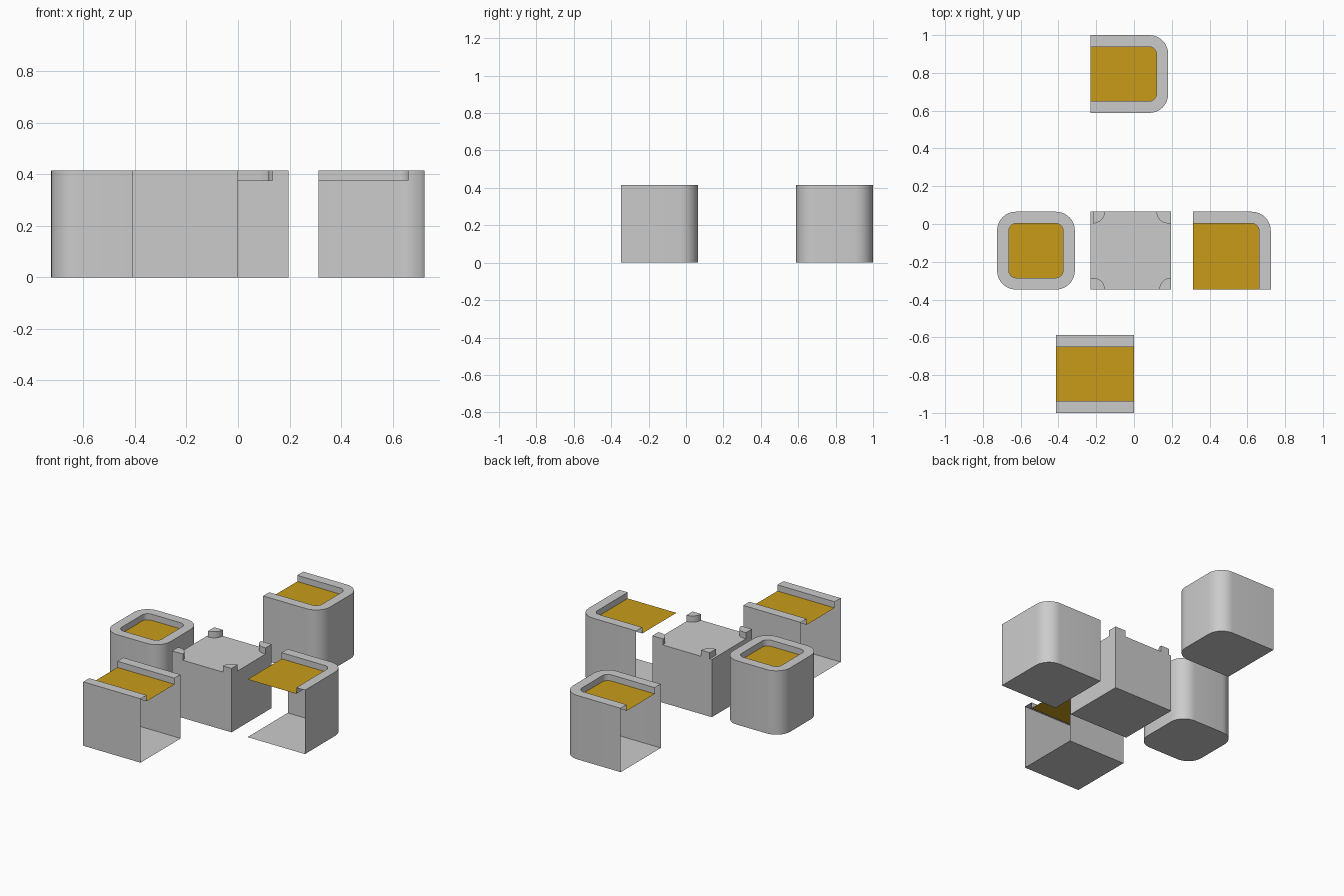
import bpy, bmesh, math
from mathutils import Vector

if "Cube" in bpy.data.objects:
    bpy.data.objects.remove(bpy.data.objects["Cube"])

H, FILL, S, LIP = 0.415, 0.375, 0.412, 0.062   # height, fill level, tile size, lip width

gold = bpy.data.materials.new("gold_fill")
gold.diffuse_color = (0.58, 0.33, 0.01, 1)
gold.use_nodes = True
gold.node_tree.nodes["Principled BSDF"].inputs["Base Color"].default_value = gold.diffuse_color


def make(name, bm, mat=None):
    bmesh.ops.remove_doubles(bm, verts=bm.verts, dist=1e-5)
    me = bpy.data.meshes.new(name)
    bm.to_mesh(me)
    bm.free()
    ob = bpy.data.objects.new(name, me)
    bpy.context.collection.objects.link(ob)
    if mat:
        me.materials.append(mat)
    bpy.ops.object.select_all(action='DESELECT')
    ob.select_set(True)
    bpy.context.view_layer.objects.active = ob
    bpy.ops.object.shade_smooth_by_angle(angle=math.radians(30))
    return ob


def face(bm, pts):
    bm.faces.new([bm.verts.new(p) for p in pts])


def path(pts, radius, closed=False, n=8):
    """Counter-clockwise polyline with rounded 90 degree corners."""
    out = []
    for i, p in enumerate(pts):
        p = Vector(p)
        if not closed and i in (0, len(pts) - 1):
            out.append(p)
            continue
        a = (Vector(pts[i - 1]) - p).normalized() * radius
        b = (Vector(pts[(i + 1) % len(pts)]) - p).normalized() * radius
        for k in range(n + 1):
            t = math.pi / 2 * k / n
            out.append(p + a * (1 - math.sin(t)) + b * (1 - math.cos(t)))
    return out


def tile(name, walls, closed=False, extra=()):
    """Hollow tile: outer skin, flat lip, inner step, floor and gold fill."""
    bm = bmesh.new()
    base, fill = [], []
    for outer, inner in walls:
        o, i = path(outer, 0.1, closed), path(inner, 0.04, closed)
        base += o
        fill += i
        for k in range(len(o) if closed else len(o) - 1):
            j = (k + 1) % len(o)
            a, b, c, d = o[k], o[j], i[j], i[k]
            face(bm, [(*a, 0), (*b, 0), (*b, H), (*a, H)])
            face(bm, [(*a, H), (*b, H), (*c, H), (*d, H)])
            face(bm, [(*d, H), (*c, H), (*c, FILL), (*d, FILL)])
    base += [Vector(p) for p in extra]
    fill += [Vector(p) for p in extra]
    face(bm, [(*p, 0) for p in reversed(base)])
    make(name + "_shell", bm)
    bm = bmesh.new()
    face(bm, [(*p, FILL) for p in fill])
    make(name + "_fill", bm, gold)


def box2(x, y, l, r, b, t):
    return [(x + l, y + b), (x + S - r, y + b), (x + S - r, y + S - t), (x + l, y + S - t)]


# single tile, closed all round
Y = -0.347
tile("single_tile", [(box2(-0.725, Y, 0, 0, 0, 0), box2(-0.725, Y, LIP, LIP, LIP, LIP))], True)

# end tile, open on the left
tile("end_tile", [(box2(-0.231, 0.588, 0, 0, 0, 0), box2(-0.231, 0.588, 0, LIP, LIP, LIP))])

# corner tile, open at front and left
x = 0.312
tile("corner_tile", [(box2(x, Y, 0, 0, 0, 0)[1:], box2(x, Y, 0, LIP, 0, LIP)[1:])], extra=[(x, Y)])

# straight tile, open at both ends
o, i = box2(-0.412, -1, 0, 0, 0, 0), box2(-0.412, -1, 0, 0, LIP, LIP)
tile("straight_tile", [(o[:2], i[:2]), (o[2:], i[2:])])

# crossing tile: plain block with a fill sheet and four quarter-round posts
X0, X1, Y0, Y1 = -0.231, 0.196, Y, Y + S
ring = [(X0, Y0), (X1, Y0), (X1, Y1), (X0, Y1)]
bm = bmesh.new()
for k in range(4):
    a, b = ring[k], ring[(k + 1) % 4]
    face(bm, [(*a, 0), (*b, 0), (*b, FILL), (*a, FILL)])
face(bm, [(*p, 0) for p in reversed(ring)])
face(bm, [(*p, FILL) for p in ring])
make("crossing_block", bm)
bm = bmesh.new()
face(bm, [(*p, FILL) for p in ring])
make("crossing_fill", bm, gold)

# (outer x, arc centre x, y, x direction, y direction)
posts = [(X0, X0 + 0.015, Y0, 1, 1), (X1, X1, Y0, -1, 1),
         (X1, X1 - 0.015, Y1, -1, -1), (X0 + 0.015, X0 + 0.015, Y1, 1, -1)]
for n, (xo, xc, yc, sx, sy) in enumerate(posts):
    arc = [(xc + sx * LIP * math.cos(t), yc + sy * LIP * math.sin(t))
           for t in (math.pi / 2 * k / 8 for k in range(9))]
    pts = [(xo, yc)] + arc + ([(xo, yc + sy * LIP)] if xo != xc else [])
    if sx * sy < 0:
        pts.reverse()
    bm = bmesh.new()
    for k in range(len(pts)):
        a, b = pts[k], pts[(k + 1) % len(pts)]
        face(bm, [(*a, FILL), (*b, FILL), (*b, H), (*a, H)])
    face(bm, [(*p, H) for p in pts])
    make(f"corner_post_{n + 1}", bm)
